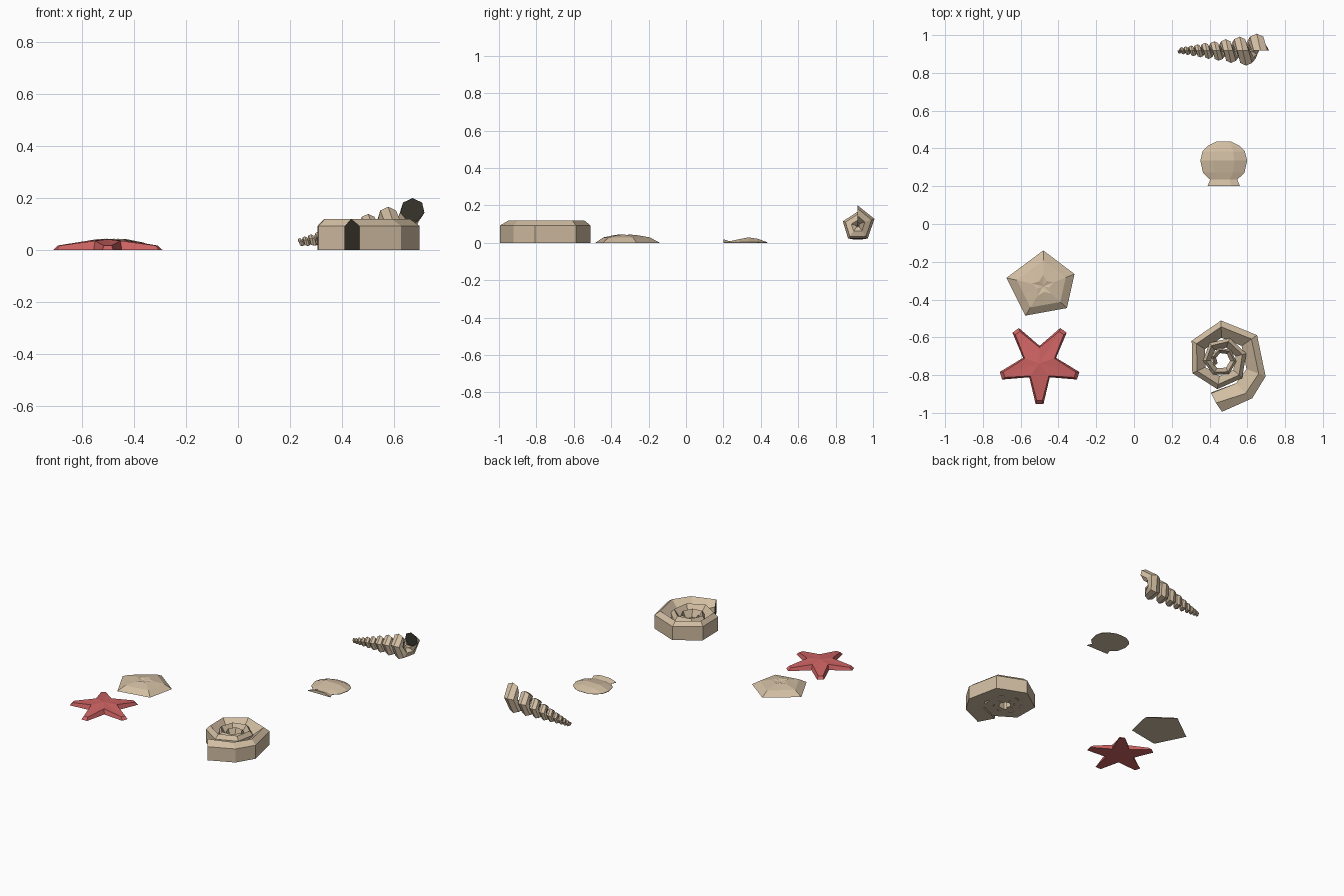
import bpy, bmesh, math
from mathutils import Vector

if "Cube" in bpy.data.objects:
    bpy.data.objects.remove(bpy.data.objects["Cube"])


def material(name, rgb):
    m = bpy.data.materials.new(name)
    m.diffuse_color = (*rgb, 1)
    m.use_nodes = True
    m.node_tree.nodes["Principled BSDF"].inputs["Base Color"].default_value = m.diffuse_color
    return m


SAND = material("sand_tan", (0.64, 0.51, 0.36))
RED = material("coral_red", (0.62, 0.125, 0.125))
DARK = material("dark_opening", (0.04, 0.035, 0.025))


def finish(bm, name, mats):
    bmesh.ops.recalc_face_normals(bm, faces=bm.faces[:])
    me = bpy.data.meshes.new(name)
    bm.to_mesh(me)
    bm.free()
    for m in mats:
        me.materials.append(m)
    ob = bpy.data.objects.new(name, me)
    bpy.context.collection.objects.link(ob)
    return ob


def loft(name, rings, mats, first_mat=0, tip=None):
    """Skin closed rings; cap the first one, end the last in a tip point or a cap."""
    bm = bmesh.new()
    vs = [[bm.verts.new(p) for p in r] for r in rings]
    n = len(rings[0])
    for a, b in zip(vs, vs[1:]):
        for j in range(n):
            k = (j + 1) % n
            bm.faces.new((a[j], a[k], b[k], b[j]))
    bm.faces.new(vs[0]).material_index = first_mat
    if tip:
        t = bm.verts.new(tip)
        for j in range(n):
            bm.faces.new((vs[-1][j], vs[-1][(j + 1) % n], t))
    else:
        bm.faces.new(vs[-1])
    return finish(bm, name, mats)


# Starfish: five blunt arms with a narrow sloping rim
def star_ring(inset, z_tip, z_valley):
    ring = []
    for k in range(5):
        a = math.radians(-90 + 72 * k)
        d = Vector((math.cos(a), math.sin(a)))
        s = Vector((-d.y, d.x))
        c = Vector((-0.5, -0.737))
        w = 0.021 - inset * 0.7
        for sign in (-1, 1):
            p = c + d * (0.215 - inset * 2) + s * (sign * w)
            ring.append((p.x, p.y, z_tip))
        b = a + math.radians(36)
        r = 0.092 - inset
        ring.append((c.x + r * math.cos(b), c.y + r * math.sin(b), z_valley))
    return ring


loft("starfish", [star_ring(0, 0, 0), star_ring(0.009, 0.018, 0.036)],
     [RED], tip=(-0.5, -0.737, 0.042))

# Sand dollar: low five-sided dome with a small dented star on top
outline = [(-0.48, -0.14), (-0.315, -0.265), (-0.355, -0.445), (-0.575, -0.485), (-0.675, -0.285)]
centre = Vector((-0.48, -0.33))


def dollar_ring(scale, z, mid=1.0, dz=0.0):
    ring = []
    for k in range(5):
        p, q = Vector(outline[k]), Vector(outline[(k + 1) % 5])
        a = centre + (p - centre) * scale
        b = centre + ((p + q) / 2 - centre) * scale * mid
        ring += [(a.x, a.y, z), (b.x, b.y, z + dz)]
    return ring


loft("sand_dollar", [dollar_ring(1, 0), dollar_ring(0.72, 0.029),
                     dollar_ring(0.32, 0.042, 0.7, 0.002)],
     [SAND], tip=(centre.x, centre.y, 0.035))

# Scallop: rows across the fan, from the flared hinge to the round rim
rows = [(0.2, 0.086, 0.019), (0.235, 0.072, 0.008), (0.272, 0.11, 0.017), (0.335, 0.124, 0.029),
        (0.385, 0.112, 0.021), (0.415, 0.082, 0.010), (0.436, 0.04, 0.002)]
scallop = []
for y, w, h in rows:
    top = [(0.475 + u * w, y, z * h) for u, z in ((1, 0.15), (0.45, 1), (-0.45, 1), (-1, 0.15))]
    scallop.append([(0.475 + w, y, 0)] + top + [(0.475 - w, y, 0)])
loft("scallop_shell", scallop, [SAND])

# Coiled shell: flat-based spiral with a ridged top, winding inward
angles = [-90, -52, -21] + [35 + 56.5 * k for k in range(17)]
coil = []
for i, ang in enumerate(angles):
    turn = (ang + 90) / 360
    r = 0.276 * 0.565 ** turn
    h = 1 - 0.12 * max(0, turn - 0.9)
    ring = []
    for f, z, skew in ((1, 0, 0), (1, 0.093, 0), (0.84, 0.12, -8),
                       (0.68, 0.09, -18), (0.66, 0.0, -18)):
        a = math.radians(ang + (skew if i == 0 else skew * 0.4 if i == 1 else 0))
        if i > 0 and f < 0.7:
            f, z = 0.56, (0.07 if z else 0)   # inner slope meets the next whorl
        ring.append((0.466 + f * r * math.cos(a), -0.718 + f * r * math.sin(a), z * h))
    coil.append(ring)
loft("coiled_shell", coil, [SAND, DARK], first_mat=1)

# Turret shell: shrinking seven-sided tube wound around a lying axis, five steps a turn
turret = []
for i in range(46):
    s = 0.82 ** (i / 5)
    a = math.radians(90 - 72 * i)
    out = Vector((0, math.cos(a), math.sin(a)))
    axis = Vector((0.15 + 0.52 * s, 0.918, 0.015 + 0.087 * s))
    ring = []
    for j in range(7):
        b = 2 * math.pi * j / 7
        p = axis + out * s * (0.052 + 0.046 * math.cos(b))
        p.x += s * 0.047 * math.sin(b)
        ring.append(p)
    turret.append(ring)
loft("turret_shell", turret, [SAND, DARK], first_mat=1)
